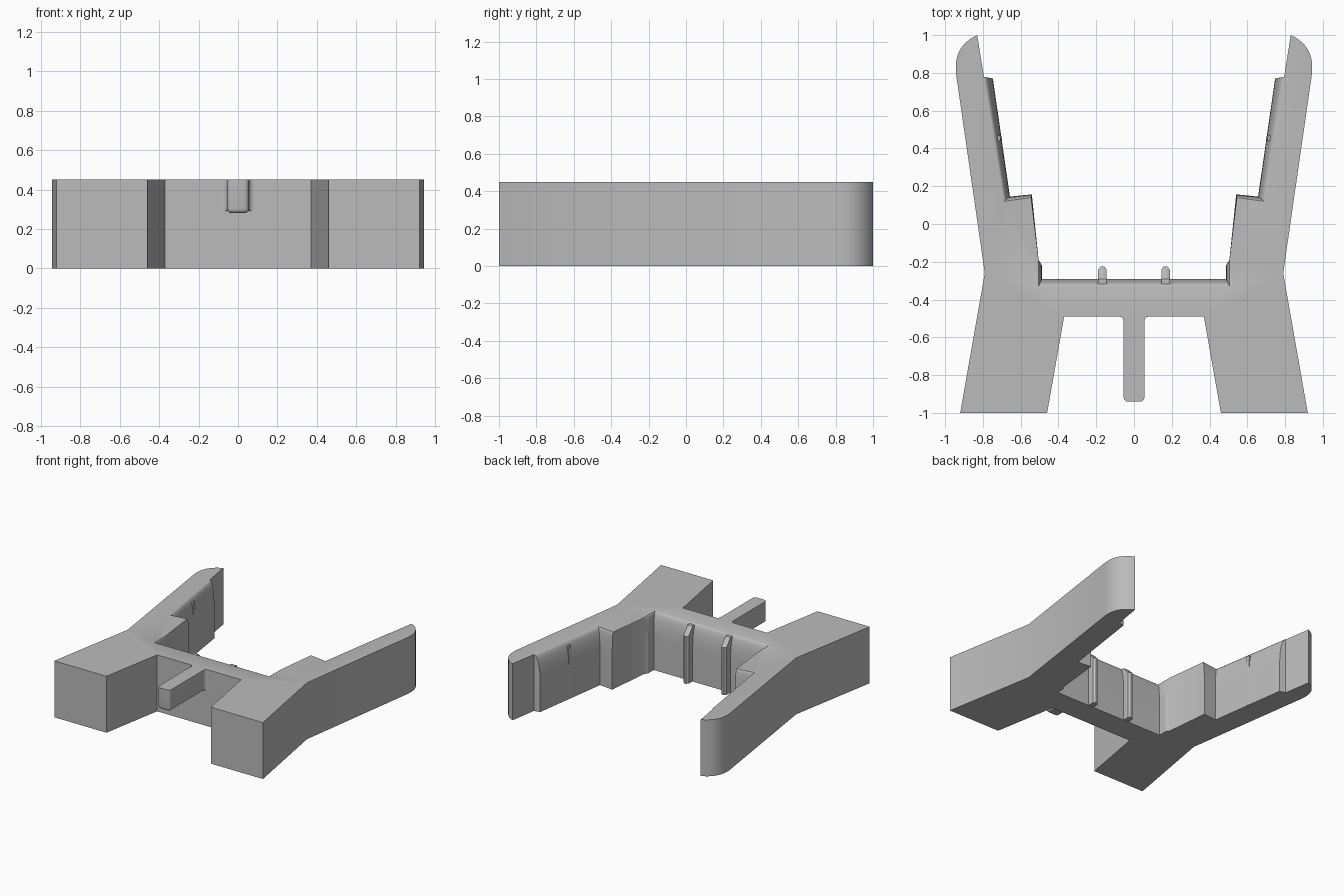
import bpy, bmesh, math
from mathutils import Vector

cube = bpy.data.objects.get("Cube")
if cube:
    bpy.data.objects.remove(cube)

H = 0.45
grey = bpy.data.materials.new("plain_grey")
grey.use_nodes = True
colour = (0.5, 0.5, 0.5, 1)
grey.diffuse_color = colour
grey.node_tree.nodes["Principled BSDF"].inputs["Base Color"].default_value = colour


def finish(name, bm):
    bmesh.ops.remove_doubles(bm, verts=bm.verts, dist=0.0005)
    bmesh.ops.recalc_face_normals(bm, faces=bm.faces)
    mesh = bpy.data.meshes.new(name)
    bm.to_mesh(mesh)
    bm.free()
    mesh.materials.append(grey)
    ob = bpy.data.objects.new(name, mesh)
    bpy.context.collection.objects.link(ob)
    bpy.ops.object.select_all(action='DESELECT')
    ob.select_set(True)
    bpy.context.view_layer.objects.active = ob
    bpy.ops.object.shade_smooth_by_angle(angle=math.radians(30))
    return ob


def loft(name, rings):
    bm = bmesh.new()
    loops = [[bm.verts.new(p) for p in ring] for ring in rings]
    n = len(loops[0])
    for a, b in zip(loops, loops[1:]):
        for i in range(n):
            j = (i + 1) % n
            bm.faces.new((a[i], a[j], b[j], b[i]))
    bm.faces.new(loops[0][::-1])
    bm.faces.new(loops[-1])
    return finish(name, bm)


# Half outline: each entry is (top point, point below the rounded rim)
def fixed(x, y):
    return (Vector((x, y)), Vector((x, y)))


def rim(x, y, lx, ly):
    return (Vector((x, y)), Vector((lx, ly)))


p0, p1, p2 = Vector((0.94, 0.78)), Vector((0.965, 0.94)), Vector((0.83, 1.0))
tip = [fixed(*(p0 * (1 - t) ** 2 + p1 * 2 * t * (1 - t) + p2 * t * t))
       for t in (i / 10 for i in range(11))]
half = [fixed(0.37, -0.49), fixed(0.46, -1), fixed(0.92, -1), fixed(0.79, -0.26)]
half += tip
half += [fixed(0.795, 0.78), rim(0.795, 0.78, 0.747, 0.77),
         rim(0.69, 0.12, 0.657, 0.145), rim(0.545, 0.14, 0.541, 0.157),
         fixed(0.505, -0.19), rim(0.505, -0.2, 0.487, -0.22),
         rim(0.505, -0.33, 0.487, -0.29)]
flip = Vector((-1, 1))
outline = half + [(a * flip, b * flip) for a, b in reversed(half)]

# Main body: stacked outlines with an elliptical rim on the inner walls
low, rings = 0.25, []
for i in range(-1, 11):
    angle = math.pi / 2 * max(i, 0) / 10
    z = 0 if i < 0 else low + (H - low) * math.sin(angle)
    k = math.cos(angle)
    rings.append([(*top.lerp(under, k), z) for top, under in outline])
loft("main_body", rings)


# Upright rib, plan view drawn along +y with a sloped tip at the top
def rib(name, x, y, turn, width, depth, root, ztop):
    w, c, s = width / 2, math.cos(turn), math.sin(turn)

    def ring(z, k):
        plan = [(-w, -root), (w, -root), (w, depth * 0.75 * k),
                (w * 0.4, depth * k), (-w * 0.4, depth * k), (-w, depth * 0.75 * k)]
        return [(x + px * c - py * s, y + px * s + py * c, z) for px, py in plan]
    loft(name, [ring(0.002, 1), ring(ztop - 0.06, 1), ring(ztop, 0)])


for side, sx in (("left", 1), ("right", -1)):
    rib(side + "_crossbar_rib", sx * 0.167, -0.29, 0, 0.045, 0.065, 0.035, H - 0.01)
    rib(side + "_arm_rib", sx * 0.708, 0.455, sx * math.radians(82),
        0.03, 0.008, 0.03, H - 0.03)

# Tongue reaching forward from the crossbar, with softened edges
bm = bmesh.new()
bmesh.ops.create_cube(bm, size=1)
for v in bm.verts:
    v.co = (v.co.x * 0.11, -0.71 + v.co.y * 0.46, 0.365 + v.co.z * 0.17)
soft = [e for e in bm.edges
        if all(v.co.y < -0.9 or v.co.z < 0.3 for v in e.verts)
        and not all(v.co.z > 0.4 for v in e.verts)
        and not all(v.co.y > -0.5 for v in e.verts)]
bmesh.ops.bevel(bm, geom=soft, offset=0.022, segments=4, profile=0.5, affect='EDGES')
finish("tongue", bm)

# Small fillets where the tongue meets the crossbar
for side, sx in (("left", 1), ("right", -1)):
    r, cx, cy = 0.025, 0.08, -0.515
    plan = [(0.05, -0.485), (0.05, cy)]
    plan += [(cx - r * math.cos(a), cy + r * math.sin(a))
             for a in (math.pi / 2 * i / 5 for i in range(6))]
    plan += [(cx, -0.485)]
    loft(side + "_tongue_fillet", [[(sx * px, py, z) for px, py in plan] for z in (0.29, H)])
